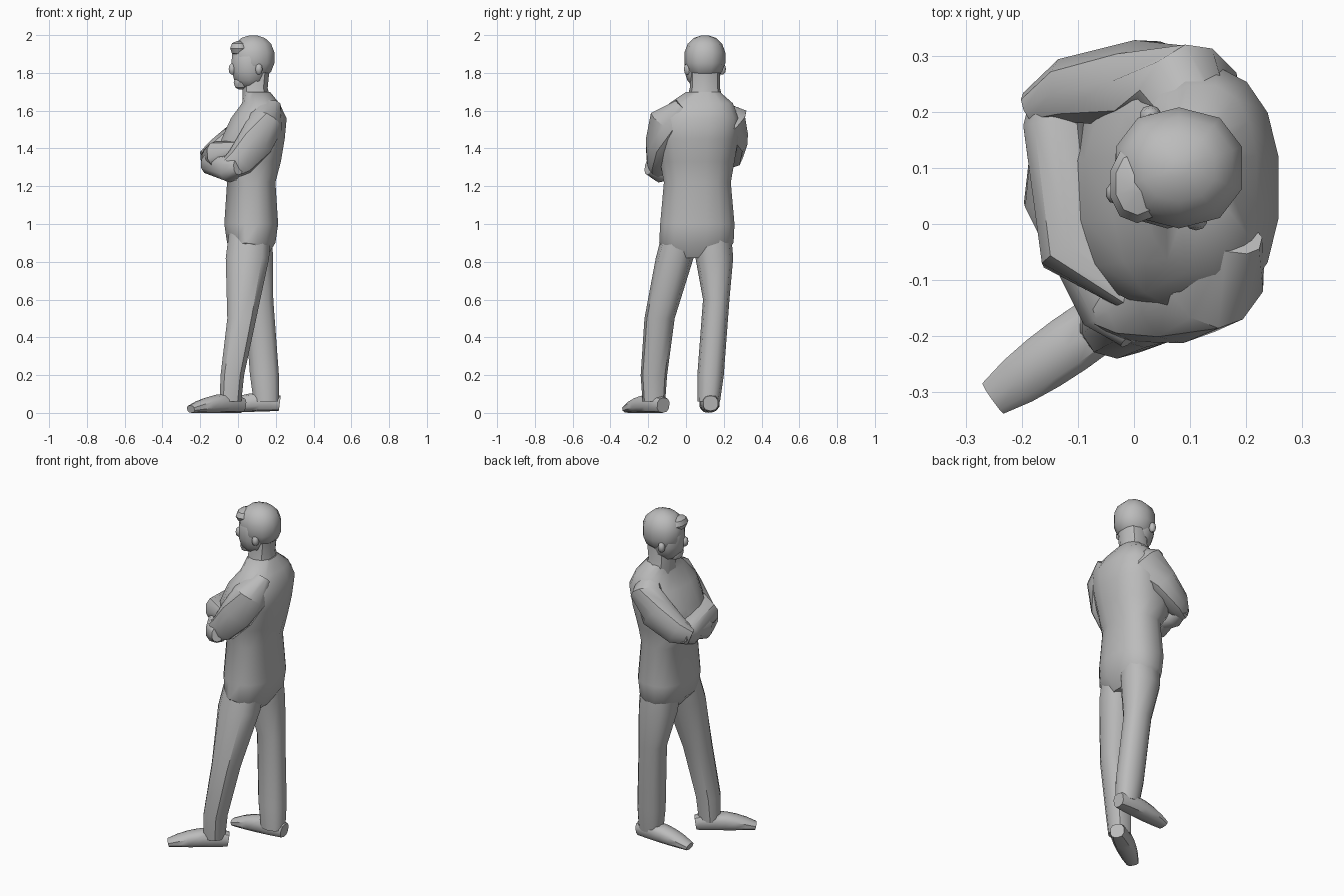
import bpy, bmesh, math
from mathutils import Vector

cube = bpy.data.objects.get("Cube")
if cube:
    bpy.data.objects.remove(cube)

shade = (.5, .5, .5, 1)
gray = bpy.data.materials.new("plain gray")
gray.use_nodes = True
gray.diffuse_color = shade
gray.node_tree.nodes["Principled BSDF"].inputs["Base Color"].default_value = shade

RIGHT, BACK, UP = Vector((1, 0, 0)), Vector((0, 1, 0)), Vector((0, 0, 1))


def rounded(angle, power):
    """Cosine and sine bent towards a box shape as the power falls."""
    pair = math.cos(angle), math.sin(angle)
    return [math.copysign(abs(value) ** power, value) for value in pair]


def loft(name, rings, sides=10, power=.85):
    """Skin a list of (centre, axis_u, axis_v) rounded rings and close both ends."""
    bm = bmesh.new()
    loops = []
    for centre, axis_u, axis_v in rings:
        loop = []
        for i in range(sides):
            along_u, along_v = rounded(math.tau * (i + .5) / sides, power)
            loop.append(bm.verts.new(centre + axis_u * along_u + axis_v * along_v))
        loops.append(loop)
    for low, high in zip(loops, loops[1:]):
        for i in range(sides):
            j = (i + 1) % sides
            bm.faces.new((low[i], low[j], high[j], high[i]))
    bm.faces.new(reversed(loops[0]))
    bm.faces.new(loops[-1])
    bmesh.ops.recalc_face_normals(bm, faces=bm.faces)
    mesh = bpy.data.meshes.new(name)
    bm.to_mesh(mesh)
    bm.free()
    mesh.materials.append(gray)
    obj = bpy.data.objects.new(name, mesh)
    bpy.context.collection.objects.link(obj)
    bpy.ops.object.select_all(action="DESELECT")
    obj.select_set(True)
    bpy.context.view_layer.objects.active = obj
    bpy.ops.object.shade_smooth_by_angle(angle=math.radians(40))


def stack(name, *levels, **options):
    """Level rings, each given as centre x, y, z and half sizes in x and y."""
    rings = [(Vector((x, y, z)), RIGHT * half_x, BACK * half_y)
             for x, y, z, half_x, half_y in levels]
    loft(name, rings, **options)


def tube(name, *path, **options):
    """Rings across a path, each given as point, half width and half height."""
    points = [Vector(step[:3]) for step in path]
    rings = []
    for i, (point, step) in enumerate(zip(points, path)):
        before, after = points[max(i - 1, 0)], points[min(i + 1, len(points) - 1)]
        heading = (after - before).normalized()
        side = heading.cross(UP).normalized()
        rings.append((point, side * step[3], side.cross(heading) * step[4]))
    loft(name, rings, **options)


def ball(name, centre, radii, bands=8, power=.9):
    """A slightly boxy ellipsoid."""
    rings = []
    for band in range(bands):
        angle = math.pi * ((band + .3) / (bands - .4) - .5)
        spread, rise = rounded(angle, power)
        rings.append((Vector(centre) + UP * radii[2] * rise,
                      RIGHT * radii[0] * spread, BACK * radii[1] * spread))
    loft(name, rings, power=power)


def shoe(name, heel, toe, ankle=.06, width=.055):
    """Sole from heel to toe, highest near the ankle and falling to a blunt tip."""
    start, end = Vector(heel), Vector(toe)
    steps = 7
    path = []
    for i in range(steps):
        part = i / (steps - 1)
        arch = math.sin(math.pi * (.15 + part * .75))
        half_width = width * arch ** .4
        half_height = ankle * arch ** .5 * (1 - part * .4)
        path.append((*(start.lerp(end, part) + UP * half_height), half_width, half_height))
    tube(name, *path, power=.8)


# Jacket body, from the seat up to the collar
stack("torso",
      (.08, .05, .82, .07, .13),
      (.07, .055, .9, .13, .2),
      (.07, .06, 1, .145, .2),
      (.07, .06, 1.22, .13, .18),
      (.05, .06, 1.33, .18, .2),
      (.08, .06, 1.45, .17, .22),
      (.11, .065, 1.56, .15, .22),
      (.12, .08, 1.64, .1, .17),
      (.1, .09, 1.7, .07, .09), sides=16)

# Trouser legs, from the hem up to the hip
stack("left_leg",
      (-.04, -.17, .06, .06, .06),
      (-.03, -.17, .2, .065, .07),
      (.02, -.14, .5, .08, .08),
      (.05, -.06, .82, .12, .1),
      (.07, 0, 1.05, .11, .1))
stack("right_leg",
      (.15, .12, .06, .07, .06),
      (.14, .13, .2, .08, .07),
      (.11, .16, .6, .08, .07),
      (.08, .15, .82, .11, .1),
      (.07, .13, 1.05, .11, .1))

shoe("left_shoe", (.02, -.12, 0), (-.25, -.31, 0))
shoe("right_shoe", (.22, .13, .01), (-.11, .12, 0))

# Folded arms
tube("right_upper_arm",
     (.13, .14, 1.63, .06, .04),
     (.1, .23, 1.54, .09, .11),
     (.02, .25, 1.45, .08, .1),
     (-.11, .24, 1.37, .06, .08),
     (-.18, .21, 1.34, .03, .05))
tube("left_upper_arm",
     (.17, -.02, 1.63, .06, .04),
     (.15, -.1, 1.54, .08, .1),
     (.09, -.13, 1.43, .08, .1),
     (.01, -.15, 1.33, .06, .08),
     (-.05, -.15, 1.29, .04, .06))
tube("right_forearm",
     (-.14, .25, 1.35, .04, .04),
     (-.14, .18, 1.34, .06, .07),
     (-.11, -.05, 1.37, .06, .07),
     (0, -.13, 1.4, .03, .04))
tube("left_forearm",
     (0, -.2, 1.3, .03, .04),
     (-.04, -.15, 1.29, .06, .07),
     (-.14, .05, 1.32, .06, .06),
     (-.14, .19, 1.35, .04, .04))

# Neck, head and hair
stack("neck", (.1, .1, 1.64, .08, .1), (.09, .1, 1.72, .07, .08), (.1, .1, 1.82, .07, .08))
ball("head", (.06, .09, 1.84), (.1, .1, .13))
ball("hair", (.08, .1, 1.88), (.12, .11, .12))

# Small features placed around the facing direction
centre = Vector((.07, .1, 0))
face = Vector((-.9, -.4, 0)).normalized()
across = face.cross(UP) * -1


def feature(name, forward, sideways, height, radii):
    ball(name, centre + face * forward + across * sideways + UP * height, radii, bands=5)


feature("fringe", .07, 0, 1.93, (.05, .07, .04))
feature("nose", .11, 0, 1.82, (.02, .02, .03))
feature("chin", .06, 0, 1.75, (.04, .05, .04))
for name, sideways in (("left_ear", .1), ("right_ear", -.1)):
    feature(name, 0, sideways, 1.82, (.02, .02, .03))
